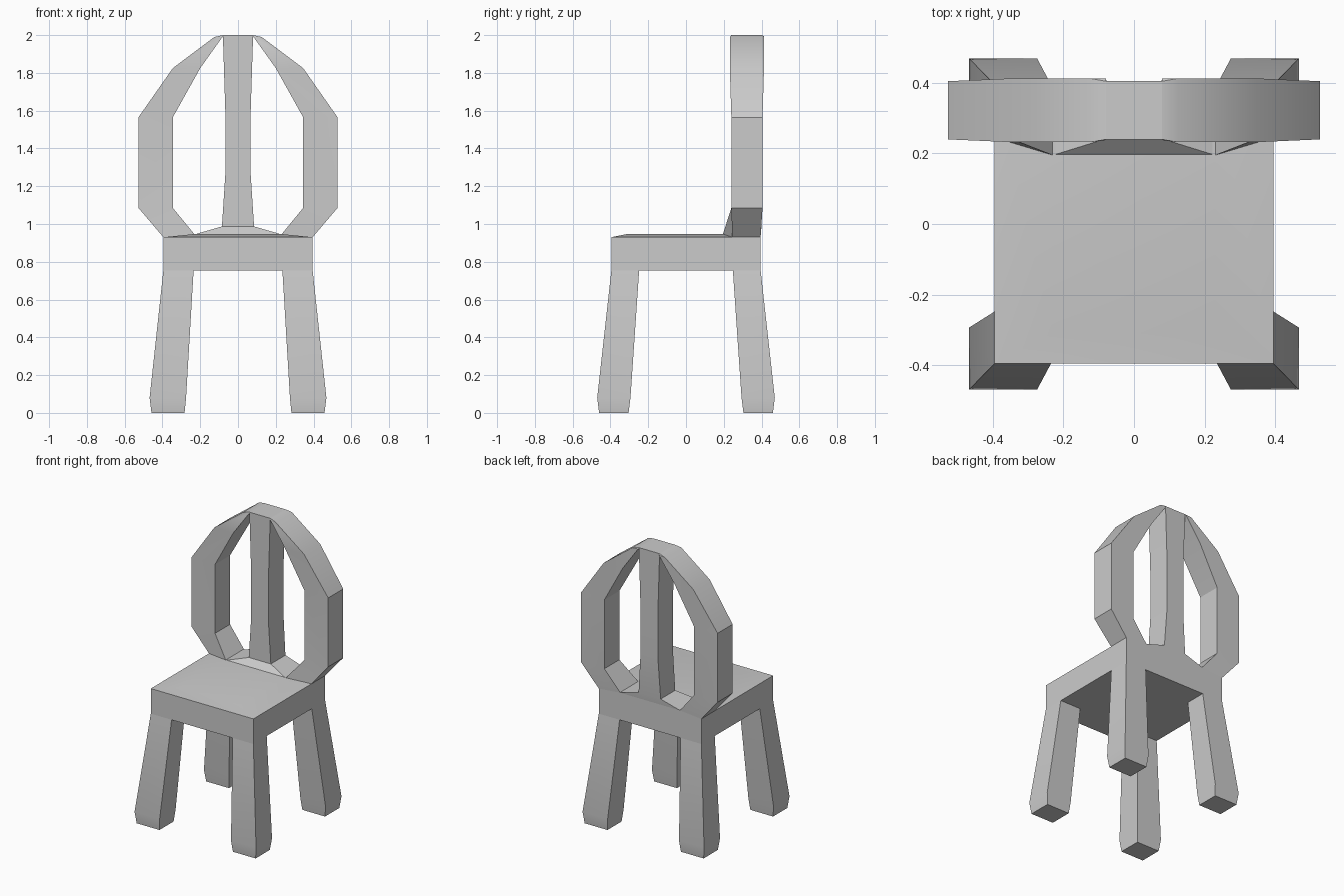
import bpy, bmesh, math

if "Cube" in bpy.data.objects:
    bpy.data.objects.remove(bpy.data.objects["Cube"])


def loft(name, sections, start_cap=False, end_cap=False, mirror=(False, False)):
    """Skin a list of four-point cross-sections, optionally mirrored in x / y."""
    bm = bmesh.new()
    rings = [[bm.verts.new(p) for p in s] for s in sections]
    for a, b in zip(rings, rings[1:]):
        for i in range(4):
            j = (i + 1) % 4
            bm.faces.new((a[i], a[j], b[j], b[i]))
    caps = [(bm.faces.new(rings[0]), start_cap), (bm.faces.new(rings[-1]), end_cap)]
    bmesh.ops.recalc_face_normals(bm, faces=bm.faces)
    # ends that join another part are left open
    hidden = [f for f, keep in caps if not keep]
    bmesh.ops.delete(bm, geom=hidden, context='FACES_ONLY')
    mesh = bpy.data.meshes.new(name)
    bm.to_mesh(mesh)
    bm.free()
    ob = bpy.data.objects.new(name, mesh)
    bpy.context.collection.objects.link(ob)
    if any(mirror):
        m = ob.modifiers.new("mirror", 'MIRROR')
        m.use_axis = (mirror[0], mirror[1], False)
        m.use_mirror_merge = False
    bpy.ops.object.select_all(action='DESELECT')
    ob.select_set(True)
    bpy.context.view_layer.objects.active = ob
    bpy.ops.object.shade_smooth_by_angle(angle=math.radians(28))
    return ob


def rect(x0, x1, y0, y1, z):
    return [(x0, y0, z), (x1, y0, z), (x1, y1, z), (x0, y1, z)]


# Seat slab with a slightly raised top
loft("seat", [
    rect(-.395, .395, -.395, .395, .755),
    rect(-.395, .395, -.395, .395, .93),
    rect(-.23, .23, -.31, .395, .947),
], True, True)

# Four splayed legs with tapered feet
loft("legs", [
    rect(.283, .458, .304, .46, 0),
    rect(.275, .468, .294, .47, .08),
    rect(.235, .395, .248, .395, .755),
], start_cap=True, mirror=(True, True))

# Rounded back frame: outer x, z, inner x, z, outer front y, inner front y, back y
frame = [
    (.395, .93, .23, .945, .245, .195, .395),
    (.527, 1.085, .345, 1.085, .24, .24, .405),
    (.527, 1.565, .345, 1.565, .24, .24, .405),
    (.345, 1.825, .2, 1.825, .232, .232, .413),
    (.125, 1.99, .08, 1.993, .232, .238, .413),
    (.08, 2.0, .078, 1.993, .24, .24, .405),
]
loft("back_frame", [
    [(ox, fo, oz), (ix, fi, iz), (ix, yb, iz), (ox, yb, oz)]
    for ox, oz, ix, iz, fo, fi, yb in frame
], mirror=(True, False))

# Central splat flaring into the seat: half width, front y, back y, z
splat = [(.23, .195, .395, .945), (.085, .24, .4, .987), (.066, .24, .405, 1.28),
         (.066, .24, .405, 1.56), (.08, .24, .405, 2.0)]
loft("back_splat", [rect(-w, w, f, b, z) for w, f, b, z in splat], end_cap=True)
